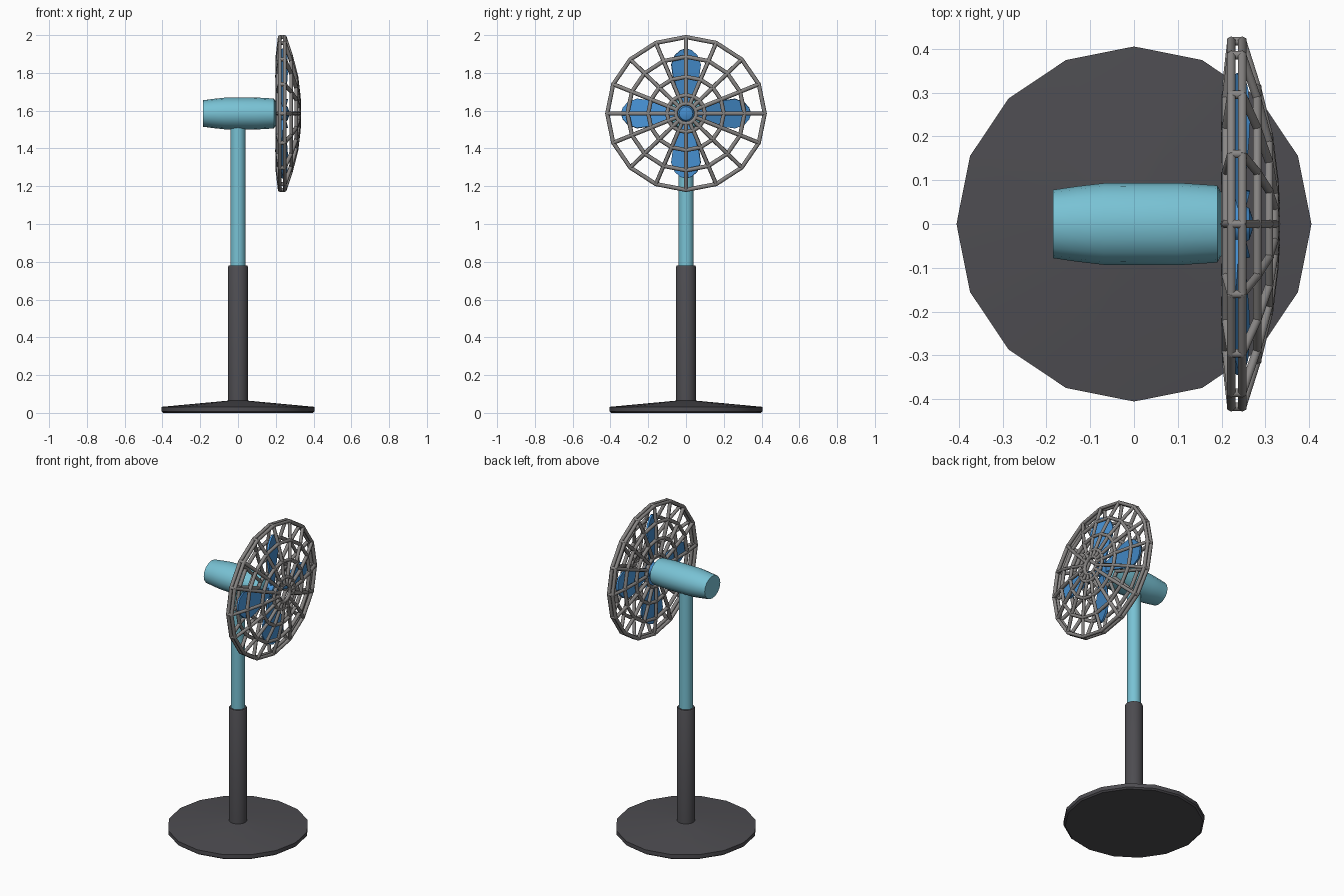
import bpy, bmesh, math
from mathutils import Vector, Matrix

if "Cube" in bpy.data.objects:
    bpy.data.objects.remove(bpy.data.objects["Cube"])

def mat(name, c):
    m = bpy.data.materials.new(name)
    m.diffuse_color = (*c, 1)
    m.use_nodes = True
    m.node_tree.nodes["Principled BSDF"].inputs["Base Color"].default_value = m.diffuse_color
    return m

DARK = mat("charcoal", (0.075, 0.073, 0.082))
AQUA = mat("aqua", (0.19, 0.54, 0.66))
BLUE = mat("blue", (0.06, 0.27, 0.62))
GREY = mat("wire_grey", (0.25, 0.24, 0.235))
CZ = 1.585  # height of the fan axis

def finish(name, bm, material, angle=35):
    bmesh.ops.recalc_face_normals(bm, faces=bm.faces)
    me = bpy.data.meshes.new(name)
    bm.to_mesh(me)
    bm.free()
    ob = bpy.data.objects.new(name, me)
    bpy.context.collection.objects.link(ob)
    me.materials.append(material)
    bpy.ops.object.select_all(action='DESELECT')
    ob.select_set(True)
    bpy.context.view_layer.objects.active = ob
    bpy.ops.object.shade_smooth_by_angle(angle=math.radians(angle))
    return ob

def lathe(name, profile, material, n=16, matrix=Matrix()):
    """Capped solid of revolution about z from (radius, height) points."""
    bm = bmesh.new()
    rings = [[bm.verts.new(matrix @ Vector((r * math.cos(math.tau * i / n),
              r * math.sin(math.tau * i / n), h))) for i in range(n)] for r, h in profile]
    for a, b in zip(rings, rings[1:]):
        for i in range(n):
            bm.faces.new((a[i], a[(i + 1) % n], b[(i + 1) % n], b[i]))
    bm.faces.new(rings[0])
    bm.faces.new(rings[-1])
    return finish(name, bm, material)

# stand
lathe("base", [(0.395, 0), (0.405, 0.008), (0.405, 0.032), (0.05, 0.065)], DARK)
lathe("lower_pole", [(0.053, 0.05), (0.053, 0.772), (0.049, 0.78)], DARK)
lathe("upper_pole", [(0.04, 0.76), (0.04, 1.56)], AQUA)

# motor housing and hub, turned so their axis runs along x
axis = Matrix.Translation((0, 0, CZ)) @ Matrix.Rotation(math.pi / 2, 4, 'Y')
squash = axis @ Matrix.Diagonal((0.9, 1, 1, 1))
lathe("motor", [(0.078, -0.185), (0.086, -0.13), (0.093, -0.07), (0.094, 0.1),
                (0.088, 0.19), (0.07, 0.2)], AQUA, 16, squash)
lathe("hub", [(0.04, 0.19), (0.044, 0.25), (0.036, 0.263), (0.015, 0.27)], BLUE, 16, axis)

# four pitched petal blades
half = [(0.03, 0.022), (0.12, 0.045), (0.2, 0.072), (0.26, 0.08), (0.31, 0.06), (0.335, 0.03)]
bm = bmesh.new()
for k in range(4):
    m = (Matrix.Translation((0.24, 0, CZ)) @ Matrix.Rotation(k * math.pi / 2, 4, 'X')
         @ Matrix.Rotation(math.radians(14), 4, 'Z'))
    outline = [(w, r) for r, w in half] + [(0, 0.345)] + [(-w, r) for r, w in reversed(half)]
    front, back = ([bm.verts.new(m @ Vector((x, y, r))) for y, r in outline] for x in (0.006, -0.006))
    bm.faces.new(front)
    bm.faces.new(back)
    for i in range(len(front)):
        j = (i + 1) % len(front)
        bm.faces.new((front[i], front[j], back[j], back[i]))
finish("blades", bm, BLUE)

# wire cage: rings and spokes that follow a front dome and a flatter back
def wire(bm, a, b, r=0.011):
    d = b - a
    m = Matrix.Translation((a + b) / 2) @ d.to_track_quat('Z', 'Y').to_matrix().to_4x4()
    bmesh.ops.create_cone(bm, cap_ends=True, segments=6, radius1=r, radius2=r,
                          depth=d.length + 0.006, matrix=m)

def cage_point(r, x, i, n=16):
    t = math.tau * i / n
    return Vector((x, r * math.cos(t), CZ + 0.97 * r * math.sin(t)))

front = [(0.417, 0.247), (0.31, 0.281), (0.2, 0.308), (0.1, 0.32), (0.055, 0.323)]
back = [(0.417, 0.222), (0.31, 0.21), (0.2, 0.208), (0.1, 0.208)]
for name, prof in (("cage_front", front), ("cage_back", back)):
    bm = bmesh.new()
    for i in range(16):
        for r, x in prof:
            wire(bm, cage_point(r, x, i), cage_point(r, x, i + 1))
        for p, q in zip(prof, prof[1:]):
            wire(bm, cage_point(*p, i), cage_point(*q, i))
    finish(name, bm, GREY, 61)
bm = bmesh.new()
for i in range(16):
    wire(bm, cage_point(*front[0], i), cage_point(*back[0], i))
finish("cage_rim_links", bm, GREY, 61)
